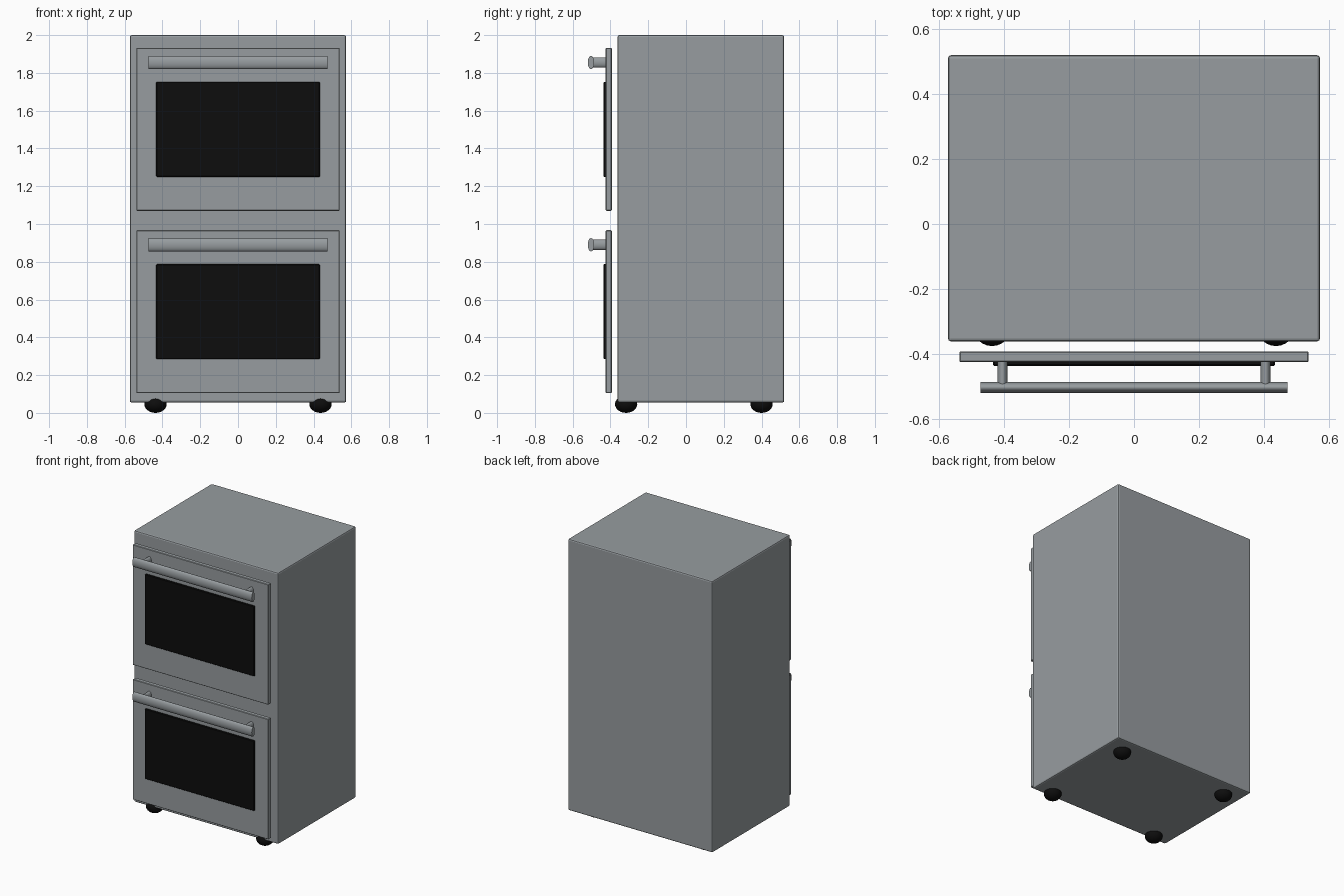
import bpy, math

cube = bpy.data.objects.get("Cube")
if cube:
    bpy.data.objects.remove(cube, do_unlink=True)


def material(name, rgb):
    m = bpy.data.materials.new(name)
    m.use_nodes = True
    m.diffuse_color = (*rgb, 1)
    m.node_tree.nodes["Principled BSDF"].inputs["Base Color"].default_value = (*rgb, 1)
    return m


STEEL = material("brushed steel", (0.31, 0.335, 0.35))
BLACK = material("black", (0.004, 0.004, 0.004))


def finish(name, mat, smooth=True):
    ob = bpy.context.object
    ob.name = name
    ob.data.materials.append(mat)
    bpy.ops.object.transform_apply(location=False, rotation=True, scale=True)
    if smooth:
        bpy.ops.object.shade_smooth_by_angle(angle=math.radians(35))
    return ob


def box(name, x, y, z, mat, bevel=0.0, segments=2):
    """Box from (min, max) ranges, with optional rounded edges."""
    bpy.ops.mesh.primitive_cube_add(size=1, location=[(a + b) / 2 for a, b in (x, y, z)])
    bpy.context.object.scale = [b - a for a, b in (x, y, z)]
    ob = finish(name, mat, smooth=False)
    if bevel:
        mod = ob.modifiers.new("rounded_edges", 'BEVEL')
        mod.width, mod.segments = bevel, segments
    return ob


def rod(name, radius, length, loc, rot, scale, mat):
    bpy.ops.mesh.primitive_cylinder_add(vertices=32, radius=radius, depth=length,
                                        location=loc, rotation=rot)
    bpy.context.object.scale = scale
    return finish(name, mat)


# Cabinet
box("cabinet", (-0.573, 0.573), (-0.362, 0.52), (0.055, 2.0), STEEL, 0.01)

# Two oven doors, each with a dark window and a bar handle
for label, z0 in (("lower", 0.105), ("upper", 1.07)):
    box(label + "_door", (-0.538, 0.538), (-0.425, -0.393), (z0, z0 + 0.862), STEEL, 0.003, 1)
    box(label + "_window", (-0.434, 0.434), (-0.437, -0.42),
        (z0 + 0.18, z0 + 0.682), BLACK, 0.004, 1)
    hz = z0 + 0.785
    # Oval bar: local x maps to z, local y stays along y
    rod(label + "_handle", 1, 0.946, (0, -0.503, hz),
        (0, math.pi / 2, 0), (0.035, 0.017, 1), STEEL)
    for side, x in (("left", 0.405), ("right", -0.405)):
        rod(f"{label}_handle_post_{side}", 1, 0.075, (x, -0.46, hz),
            (math.pi / 2, 0, 0), (0.016, 0.027, 1), STEEL)

# Rounded feet
for depth, y in (("front", -0.317), ("back", 0.4)):
    for side, x in (("left", 0.437), ("right", -0.437)):
        bpy.ops.mesh.primitive_uv_sphere_add(segments=24, ring_count=12, radius=1,
                                             location=(x, y, 0.046))
        bpy.context.object.scale = (0.059, 0.059, 0.046)
        finish(f"{depth}_foot_{side}", BLACK)
